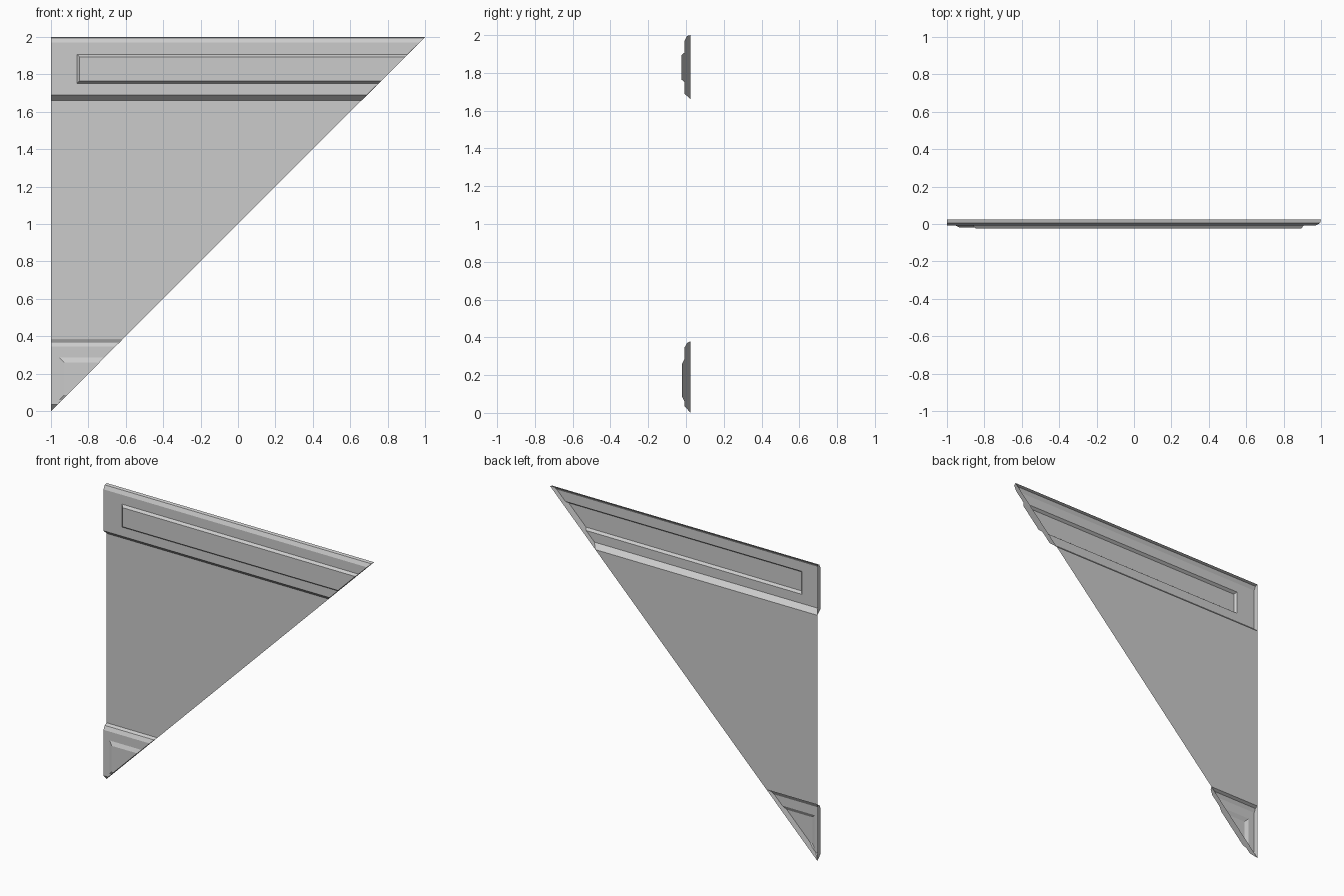
import bpy, bmesh
from mathutils import Vector

cube = bpy.data.objects.get("Cube")
if cube:
    bpy.data.objects.remove(cube)

grey = bpy.data.materials.new("light_grey")
grey.use_nodes = True
grey.diffuse_color = (0.6, 0.6, 0.6, 1)
grey.node_tree.nodes["Principled BSDF"].inputs["Base Color"].default_value = (0.6, 0.6, 0.6, 1)

BACK = 0.025      # plane of the thin sheet
FACE = -0.008     # front of the raised bands
CORNER = Vector((-1, 0, 0))
SLANT = Vector((1, 0, -1)).normalized()
LEFT_END = Vector((-1, 0, 0))


def close_end(bm, normal):
    """Close the open end of a band that lies in a plane through the lower corner."""
    chain = [v for v in bm.verts
             if v.is_boundary and abs((v.co - CORNER).dot(normal)) < 1e-4]
    chain.sort(key=lambda v: v.co.z)
    wall = bm.faces.new(chain)
    wall.normal_update()
    if wall.normal.dot(normal) < 0:
        wall.normal_flip()


def strip(name, profile, panel=None):
    """Run a (y, z) profile along x, raise a panel on one cell, trim on the slant."""
    bm = bmesh.new()
    xs = [-1, panel["left"], 1.1, 1.2] if panel else [-1, 1.2]
    rows = [[bm.verts.new((x, y, z)) for x in xs] for y, z in profile]
    cells = {}
    for r in range(len(rows) - 1):
        for c in range(len(xs) - 1):
            cells[r, c] = bm.faces.new((rows[r][c], rows[r][c + 1],
                                        rows[r + 1][c + 1], rows[r + 1][c]))
    bm.normal_update()
    if panel:
        bmesh.ops.inset_individual(bm, faces=[cells[panel["row"], 1]],
                                   thickness=panel["bevel"], depth=panel["height"],
                                   use_even_offset=True)
    bmesh.ops.bisect_plane(bm, geom=bm.verts[:] + bm.edges[:] + bm.faces[:],
                           plane_co=CORNER, plane_no=SLANT, clear_outer=True)
    if panel:
        close_end(bm, SLANT)
        close_end(bm, LEFT_END)
    mesh = bpy.data.meshes.new(name)
    bm.to_mesh(mesh)
    bm.free()
    mesh.materials.append(grey)
    obj = bpy.data.objects.new(name, mesh)
    bpy.context.collection.objects.link(obj)


# Thin flat sheet between the bands
strip("flat_sheet", [(BACK, 0.38), (BACK, 1.66)])

# Wide band along the top with a long raised panel
strip("upper_band",
      [(BACK, 1.66), (FACE, 1.69), (FACE, 1.752), (FACE, 1.907),
       (FACE, 1.97), (0.005, 1.995), (BACK, 2.0)],
      {"left": -0.86, "row": 2, "bevel": 0.013, "height": 0.017})

# Small band in the lower corner with a raised panel
strip("lower_band",
      [(BACK, 0), (FACE, 0.035), (FACE, 0.06), (FACE, 0.285),
       (FACE, 0.345), (0.005, 0.37), (BACK, 0.38)],
      {"left": -0.955, "row": 2, "bevel": 0.025, "height": 0.012})
